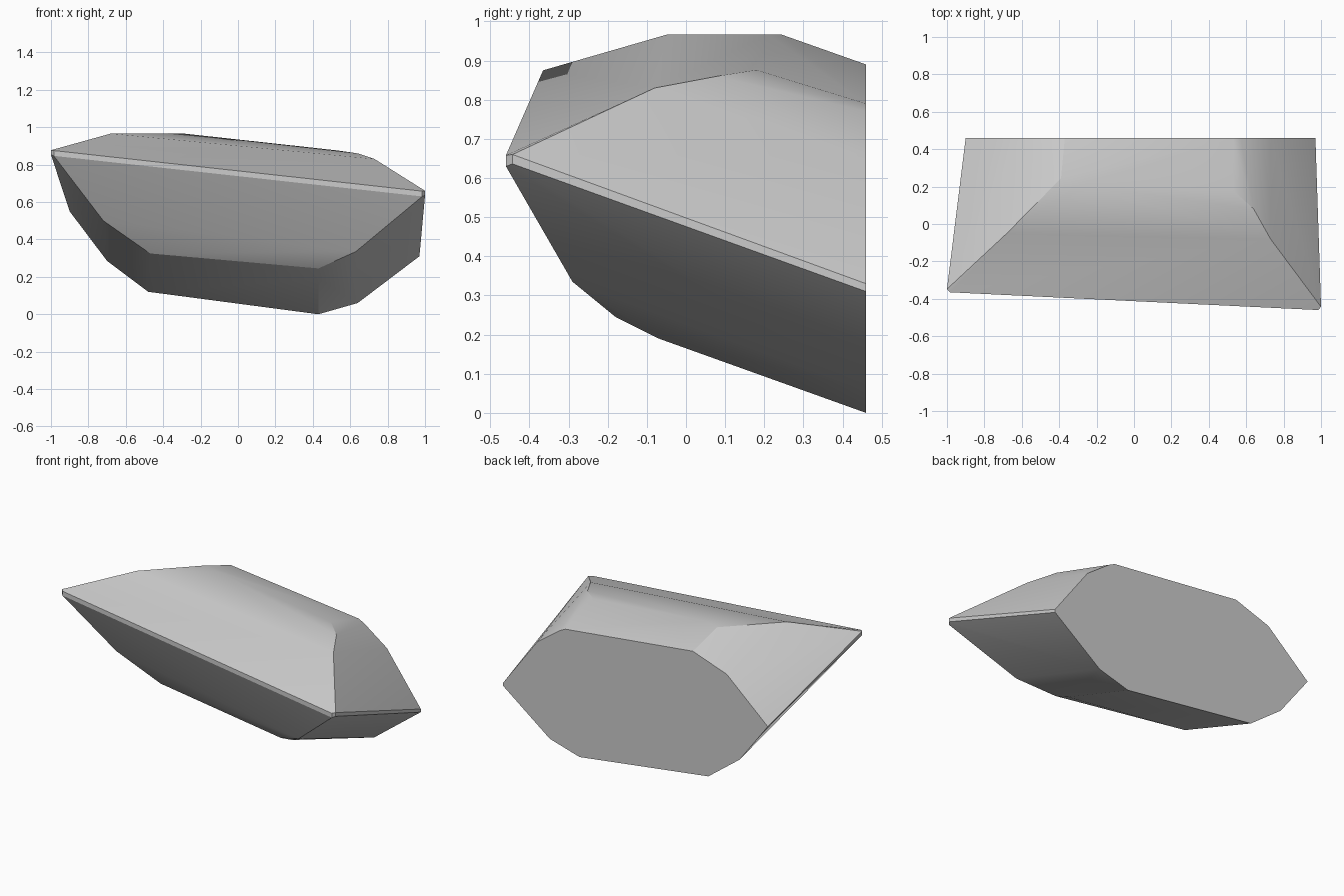
import bpy, bmesh, math

if "Cube" in bpy.data.objects:
    bpy.data.objects.remove(bpy.data.objects["Cube"])

BACK = 0.46

# cut face at the back: outline (x, z)
back_outline = [(-0.90, 0.55), (-0.70, 0.285), (-0.48, 0.12), (0.43, 0.0),
                (0.64, 0.06), (0.97, 0.31), (0.97, 0.33), (0.73, 0.655),
                (0.57, 0.77), (0.53, 0.79), (-0.37, 0.89), (-0.61, 0.807)]

# crown: facet corners above the sharp rim
crown = [(-0.68, -0.05, 0.966), (0.73, -0.08, 0.83), (0.64, 0.08, 0.86),
         (-0.39, 0.245, 0.966), (-0.29, 0.21, 0.966), (0.53, 0.18, 0.876)]

# keel: facet corners below the rim
keel = [(-0.72, -0.20, 0.50), (0.63, -0.29, 0.335), (0.43, -0.18, 0.245),
        (0.43, -0.07, 0.19), (-0.47, -0.11, 0.325)]

# narrow blunt rim at the two front corners
rim = []
for x, y, z in [(-1.0, -0.36, 0.865), (1.0, -0.455, 0.648)]:
    s = 1 if x > 0 else -1
    rim += [(x, y + 0.012, z - 0.012), (x, y + 0.012, z + 0.012),
            (x - s * 0.015, y - 0.005, z - 0.018),
            (x - s * 0.015, y - 0.005, z + 0.010)]

points = [(x, BACK, z) for x, z in back_outline] + crown + keel + rim

# wrap the corners into a faceted solid
bm = bmesh.new()
for p in points:
    bm.verts.new(p)
res = bmesh.ops.convex_hull(bm, input=bm.verts[:])
loose = [v for v in bm.verts if not v.link_faces]
bmesh.ops.delete(bm, geom=loose, context='VERTS')
bmesh.ops.dissolve_limit(bm, angle_limit=math.radians(1.0),
                         verts=bm.verts[:], edges=bm.edges[:])
bmesh.ops.recalc_face_normals(bm, faces=bm.faces[:])

mesh = bpy.data.meshes.new("faceted_stone")
bm.to_mesh(mesh)
bm.free()
stone = bpy.data.objects.new("faceted_stone", mesh)
bpy.context.collection.objects.link(stone)

# soften shallow facet joins, keep the rim and cut face crisp
bpy.context.view_layer.objects.active = stone
stone.select_set(True)
bpy.ops.object.shade_smooth_by_angle(angle=math.radians(22))
